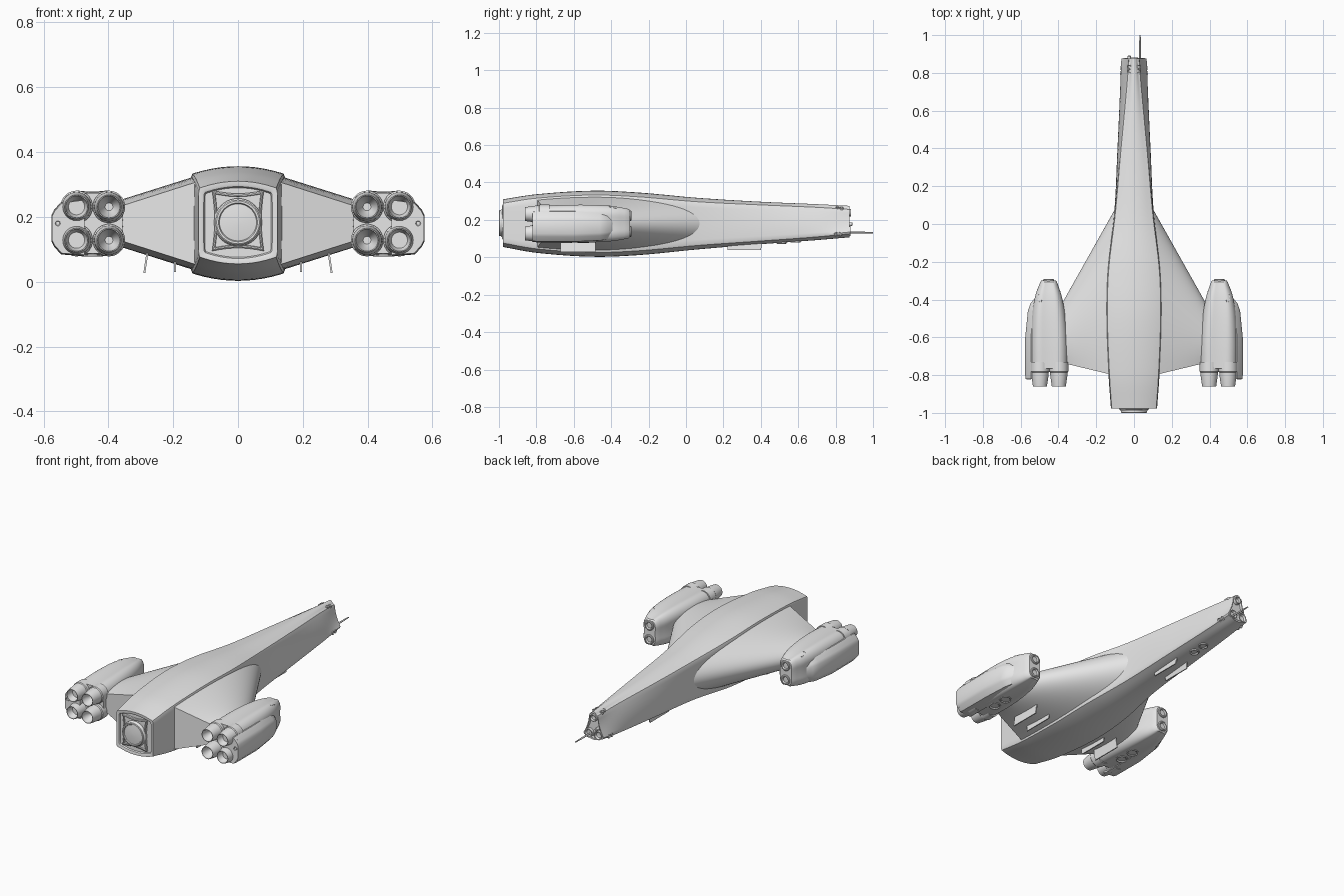
import bpy, bmesh, math
from mathutils import Vector

if "Cube" in bpy.data.objects:
    bpy.data.objects.remove(bpy.data.objects["Cube"])

grey = bpy.data.materials.new("hull_grey")
grey.diffuse_color = (0.8, 0.8, 0.8, 1)
grey.use_nodes = True
grey.node_tree.nodes["Principled BSDF"].inputs["Base Color"].default_value = grey.diffuse_color


def finish(name, bm, mirror, angle=32):
    bmesh.ops.recalc_face_normals(bm, faces=bm.faces)
    me = bpy.data.meshes.new(name)
    bm.to_mesh(me)
    bm.free()
    me.materials.append(grey)
    ob = bpy.data.objects.new(name, me)
    bpy.context.collection.objects.link(ob)
    bpy.ops.object.select_all(action='DESELECT')
    ob.select_set(True)
    bpy.context.view_layer.objects.active = ob
    bpy.ops.object.shade_smooth_by_angle(angle=math.radians(angle))
    if mirror:
        ob.modifiers.new("mirror", 'MIRROR')
    return ob


def loft(name, rings, mirror=False, angle=32):
    """Skin closed rings of equal length and cap both ends."""
    bm = bmesh.new()
    vs = [[bm.verts.new(p) for p in r] for r in rings]
    n = len(vs[0])
    for a, b in zip(vs, vs[1:]):
        for i in range(n):
            j = (i + 1) % n
            bm.faces.new((a[i], a[j], b[j], b[i]))
    bm.faces.new(vs[0])
    bm.faces.new(vs[-1])
    return finish(name, bm, mirror, angle)


def lathe(name, profile, loc, axis, mirror=False, n=28):
    """Turn (radius, height) pairs about an axis through loc."""
    q = Vector(axis).normalized().to_track_quat('Z', 'Y')
    rings = [[Vector(loc) + q @ Vector((r * math.cos(t * math.tau / n), r * math.sin(t * math.tau / n), h))
              for t in range(n)] for r, h in profile]
    return loft(name, rings, mirror)


def spline(keys, y):
    """Smooth interpolation of key rows (first value is y)."""
    for i in range(len(keys) - 1):
        if y <= keys[i + 1][0] + 1e-9:
            break
    p0, p1, p2, p3 = keys[max(i - 1, 0)], keys[i], keys[i + 1], keys[min(i + 2, len(keys) - 1)]
    h = p2[0] - p1[0]
    t = (y - p1[0]) / h
    out = []
    for k in range(1, len(p1)):
        m1 = (p2[k] - p0[k]) / (p2[0] - p0[0]) * h
        m2 = (p3[k] - p1[k]) / (p3[0] - p1[0]) * h
        out.append((2*t**3 - 3*t*t + 1) * p1[k] + (t**3 - 2*t*t + t) * m1
                   + (3*t*t - 2*t**3) * p2[k] + (t**3 - t*t) * m2)
    return out


def stations(keys, n):
    a, b = keys[0][0], keys[-1][0]
    return [a + (b - a) * i / n for i in range(n + 1)]


# Fuselage: y, top / middle / bottom half width, top z, bottom z, arch
HULL = [(-0.978, .121, .122, .121, .31, .055, .018), (-0.8, .133, .135, .133, .337, .024, .018),
        (-0.5, .144, .149, .144, .356, .003, .02), (-0.25, .138, .142, .138, .346, .012, .02),
        (0.06, .102, .105, .102, .318, .042, .018), (0.4, .072, .085, .087, .297, .07, .014),
        (0.7, .044, .064, .074, .284, .092, .014), (0.875, .03, .041, .067, .275, .107, .016)]


def hull_ring(y):
    wt, wm, wb, zt, zb, ar = spline(HULL, y)
    r = 0.012
    c = 2 * wm - (wt + wb) / 2
    half = [((wt - r) * i / 5, zt - ar * (i / 5) ** 2) for i in range(6)]
    half += [(wt - r * .3, zt - ar - r * .25)]
    z1, z2 = zt - ar - r, zb + ar + r
    for i in range(11):
        s = i / 10
        half.append((wt*(1-s)**2 + 2*c*s*(1-s) + wb*s*s, z1 + (z2 - z1) * s))
    half += [(wb - r * .3, zb + ar + r * .25)]
    half += [((wb - r) * i / 5, zb + ar * (i / 5) ** 2) for i in range(5, -1, -1)]
    return [(x, y, z) for x, z in half] + [(-x, y, z) for x, z in half[-2:0:-1]]


rear = hull_ring(-0.978)
inset = [[(x * f, y, .183 + (z - .183) * f) for x, _, z in rear]
         for f, y in ((.84, -.968), (.87, -.976), (.91, -.978))]
nose = hull_ring(0.875)
nose_in = [[(x * f, y, .185 + (z - .185) * f) for x, _, z in nose] for f, y in ((.88, .875), (.82, .862))]
loft("fuselage", inset + [hull_ring(y) for y in stations(HULL, 48)] + nose_in)

# Rear hatch: frame with hollow sides and a round dish
frame = []
for k in range(4):
    a = math.pi / 4 + k * math.pi / 2
    b = a + math.pi / 2
    for i in range(8):
        t = i / 8
        pull = 1 - .1 * 4 * t * (1 - t)
        frame.append(((math.cos(a)*(1-t) + math.cos(b)*t) * .113 * pull,
                      (math.sin(a)*(1-t) + math.sin(b)*t) * .132 * pull))
loft("hatch_frame", [[(x * f, y, .188 + z * f) for x, z in frame]
                     for f, y in ((1, -.96), (1, -.98), (.95, -.983), (.9, -.983), (.88, -.976))])
lathe("hatch_dish", [(.074, -.03), (.074, .006), (.07, .012), (.07, .019), (.066, .022), (.06, .022),
                     (.057, .017), (.04, .019), (.01, .021)], (0, -.978, .183), (0, -1, 0), n=40)

# Wings: thick lofted sections, flat at the trailing edge
def wing_ring(x):
    yf, yr = .08 - (x - .1) * 1.78, -.795 + (x - .13) * .24
    hm = .15 - (x - .117) * .316
    hr = .124 - (x - .14) * .32
    up = []
    for i in range(25):
        u = (i / 24) ** 1.8
        if u < .6:
            h = hm * math.sqrt(max(0, 1 - ((.6 - u) / .6) ** 2))
        else:
            h = hm - (hm - hr) * ((u - .6) / .4) ** 2
        up.append((yf + (yr - yf) * u, h))
    return [(x, y, .18 + h) for y, h in up] + [(x, y, .18 - h) for y, h in up[:0:-1]]


loft("wing", [wing_ring(.07 + .33 * i / 8) for i in range(9)], True)

# Engine pods: y, centre x, half width, half height
POD = [(-.765, .448, .099, .1), (-.62, .449, .1, .105), (-.48, .452, .091, .104),
       (-.38, .453, .073, .096), (-.307, .452, .046, .082)]


def pod_ring(y):
    cx, a, b = spline(POD, y)
    out = []
    for i in range(64):
        t = i * math.tau / 64
        c, s = math.cos(t), math.sin(t)
        dent = 1 - .07 * math.cos(2 * t) ** 8
        out.append((cx + a * dent * math.copysign(abs(c) ** .62, c), y,
                    .18 + b * dent * math.copysign(abs(s) ** .62, s)))
    return out


pod = [pod_ring(y) for y in stations(POD, 20)]
tip = [(.452 + (x - .452) * .88, -.3, .18 + (z - .18) * .9) for x, _, z in pod[-1]]
loft("engine_pod", pod + [tip], True)

# Outer fairing: y, outer x, half height
rings = []
for y, xo, h in ((-.82, .574, .052), (-.8, .576, .055), (-.6, .576, .056), (-.46, .562, .05),
                 (-.42, .548, .045), (-.37, .505, .03)):
    rings.append([(xo - .1, y, .165 + h + .035), (xo - .03, y, .165 + h + .025), (xo - .008, y, .165 + h),
                  (xo, y, .165 + h * .7), (xo, y, .165 - h * .7), (xo - .008, y, .165 - h),
                  (xo - .03, y, .165 - h - .025), (xo - .1, y, .165 - h - .03)])
loft("pod_fairing", rings, True)
lathe("fairing_lamp", [(.012, -.02), (.012, .004), (.008, .004), (.006, .001)], (.556, -.82, .18), (0, -1, 0), True, 16)

# Nozzles, forward lamps and underside lifters on each pod
for row, z in (("upper", .231), ("lower", .128)):
    for col, x in (("inner", .398), ("outer", .498)):
        lathe(f"nozzle_{row}_{col}", [(.05, -.03), (.05, .022), (.046, .027), (.045, .045), (.037, .1),
                                      (.034, .1), (.03, .07), (.012, .035)], (x, -.76, z), (0, -1, 0), True)
for i, z in enumerate((.222, .138)):
    lathe(f"pod_lamp_{i}", [(.029, -.02), (.029, .008), (.025, .011), (.02, .011), (.016, .003)],
          (.452, -.303, z), (0, 1, 0), True, 24)
for i, y in enumerate((-.64, -.55)):
    lathe(f"pod_lifter_{i}", [(.034, -.03), (.034, .004), (.029, .006), (.025, .002), (.01, -.008)],
          (.45, y, .083), (0, 0, -1), True, 24)
for i, y in enumerate((.51, .585)):
    lathe(f"nose_lifter_{i}", [(.027, -.02), (.027, .004), (.023, .006), (.02, .002), (.008, -.006)],
          (0, y, .078 + i * .006), (0, 0, -1), n=24)

# Small steering jets
JET = [(.011, -.015), (.011, .003), (.008, .003), (.006, -.002)]
for name, loc, axis in (("nose_top", (.024, .81, .266), (.4, 0, 1)), ("nose_top_b", (.026, .832, .264), (.4, 0, 1)),
                        ("nose_low", (.069, .80, .125), (1, 0, -.1)), ("nose_low_b", (.068, .825, .125), (1, 0, -.1)),
                        ("pod_front", (.498, -.38, .264), (.3, .2, 1)), ("pod_front_b", (.498, -.405, .27), (.3, .2, 1)),
                        ("pod_rear", (.562, -.80, .22), (1, 0, .7)), ("pod_rear_b", (.562, -.80, .11), (1, 0, -.7))):
    lathe("jet_" + name, JET, loc, axis, True, 14)

# Nose lamps and probe
CUP = [(1, -.02), (1, .012), (.8, .012), (.6, .002), (.2, 0)]
lathe("nose_lamp_top", [(r * .021, h) for r, h in CUP], (0, .87, .238), (0, 1, 0), n=24)
lathe("nose_lamp_side", [(r * .026, h) for r, h in CUP], (.032, .868, .14), (0, 1, 0), True, 24)
lathe("nose_sensor", [(.009, -.02), (.009, .018), (.006, .021)], (-.025, .87, .177), (0, 1, 0), n=14)
lathe("nose_probe", [(.005, 0), (.005, .08), (.0035, .14)], (.032, .86, .132), (0, 1, 0), n=12)


# Landing gear doors: thin hanging plates
def door(name, y0, y1, x_top, z_top, x_bot, z_bot, slant):
    w = .003
    ring = [(x_top, y0, z_top), (x_top, y1, z_top), (x_bot, y1 - slant, z_bot), (x_bot, y0 + slant * .3, z_bot)]
    loft(name, [[(x + d, y, z) for x, y, z in ring] for d in (-w, w)], True)


door("wing_door_outer", -.67, -.485, .278, .1, .289, .027, .0)
door("wing_door_inner", -.67, -.485, .193, .075, .195, .03, .0)
door("nose_door", .22, .41, .034, .085, .04, .038, .01)
